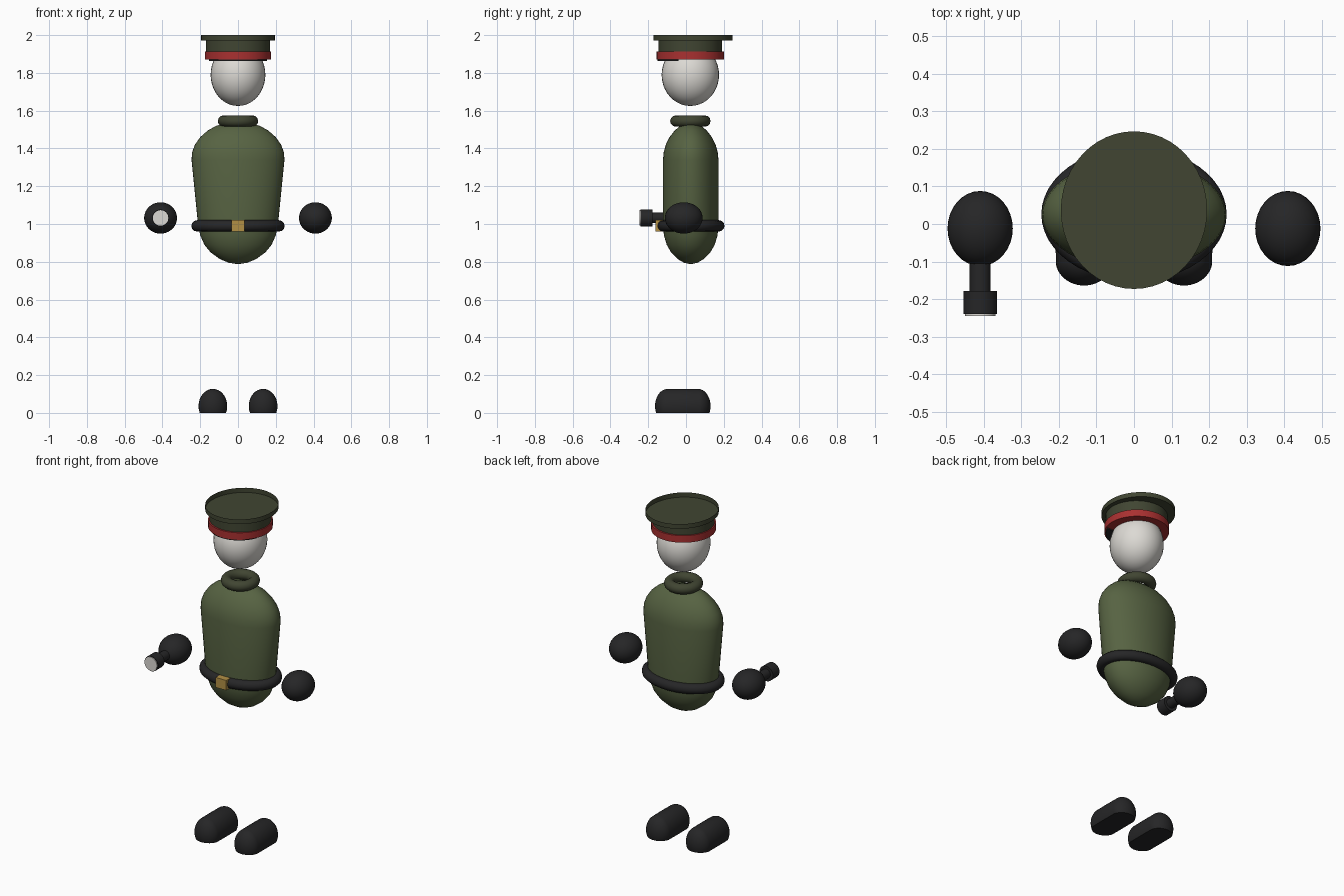
import bpy, bmesh, math
from mathutils import Matrix, Vector

if "Cube" in bpy.data.objects:
    bpy.data.objects.remove(bpy.data.objects["Cube"])


def mat(name, rgb):
    m = bpy.data.materials.new(name)
    m.diffuse_color = (*rgb, 1)
    m.use_nodes = True
    m.node_tree.nodes["Principled BSDF"].inputs["Base Color"].default_value = m.diffuse_color
    return m


GREEN = mat("uniform green", (0.095, 0.125, 0.055))
OLIVE = mat("dark olive", (0.052, 0.06, 0.032))
BLACK = mat("soft black", (0.019, 0.019, 0.02))
WHITE = mat("off white", (0.72, 0.70, 0.66))
RED = mat("band red", (0.40, 0.03, 0.03))
GOLD = mat("buckle gold", (0.45, 0.28, 0.06))
CY = 0.023  # body centre line in depth


def finish(name, bm, material, angle=40):
    me = bpy.data.meshes.new(name)
    bm.to_mesh(me)
    bm.free()
    ob = bpy.data.objects.new(name, me)
    bpy.context.collection.objects.link(ob)
    me.materials.append(material)
    bpy.ops.object.select_all(action='DESELECT')
    ob.select_set(True)
    bpy.context.view_layer.objects.active = ob
    bpy.ops.object.shade_smooth_by_angle(angle=math.radians(angle))
    return ob


def ellipsoid(name, centre, radii, material):
    bm = bmesh.new()
    m = Matrix.Translation(centre) @ Matrix.Diagonal((*radii, 1))
    bmesh.ops.create_uvsphere(bm, u_segments=32, v_segments=20, radius=1, matrix=m)
    return finish(name, bm, material)


def loft(name, rings, material, n=48):
    """Skin ellipses (z, rx, ry, y centre); a zero radius closes the end."""
    bm = bmesh.new()
    loops = []
    for z, rx, ry, cy in rings:
        count = n if rx > 0 else 1
        loops.append([bm.verts.new((rx * math.cos(2 * math.pi * i / n),
                                    cy + ry * math.sin(2 * math.pi * i / n), z))
                      for i in range(count)])
    for a, b in zip(loops, loops[1:]):
        for i in range(n):
            j = (i + 1) % n
            if len(a) == 1:
                bm.faces.new((a[0], b[j], b[i]))
            elif len(b) == 1:
                bm.faces.new((a[i], a[j], b[0]))
            else:
                bm.faces.new((a[i], a[j], b[j], b[i]))
    return finish(name, bm, material)


def ring(name, centre, rx, ry, minor, material):
    """Torus whose outer edge is an ellipse."""
    bm = bmesh.new()
    n, k = 48, 12
    v = []
    for i in range(n):
        a = 2 * math.pi * i / n
        for j in range(k):
            b = 2 * math.pi * j / k
            d = minor * (math.cos(b) - 1)
            v.append(bm.verts.new(Vector(centre) + Vector((
                (rx + d) * math.cos(a), (ry + d) * math.sin(a), minor * math.sin(b)))))
    for i in range(n):
        for j in range(k):
            p, q = (i + 1) % n, (j + 1) % k
            bm.faces.new((v[i * k + j], v[p * k + j], v[p * k + q], v[i * k + q]))
    return finish(name, bm, material, 60)


def rod(name, x, z, y0, y1, r, material):
    """Cylinder running front to back."""
    bm = bmesh.new()
    m = Matrix.Translation((x, (y0 + y1) / 2, z)) @ Matrix.Rotation(math.pi / 2, 4, 'X')
    bmesh.ops.create_cone(bm, cap_ends=True, segments=32, radius1=r, radius2=r,
                          depth=y1 - y0, matrix=m)
    return finish(name, bm, material)


# Head
ellipsoid("head", (0, CY, 1.79), (0.145, 0.152, 0.165), WHITE)

# Cap: red band, short crown wall, wide open-topped dish
loft("cap_band", [(1.87, 0, 0, CY), (1.87, 0.176, 0.178, CY),
                  (1.912, 0.176, 0.178, CY), (1.912, 0, 0, CY)], RED)
loft("cap_wall", [(1.91, 0.17, 0.168, CY), (1.972, 0.17, 0.168, CY)], OLIVE)
loft("cap_top", [(1.972, 0, 0, 0.037), (1.972, 0.195, 0.21, 0.037),
                 (2.0, 0.195, 0.21, 0.037)], OLIVE)

# Visor: thin front half disc under the band
bm = bmesh.new()
bmesh.ops.create_cone(bm, cap_ends=True, segments=48, radius1=0.163, radius2=0.163,
                      depth=0.008, matrix=Matrix.Translation((0, CY - 0.01, 1.867)))
cut = bmesh.ops.bisect_plane(bm, geom=bm.verts[:] + bm.edges[:] + bm.faces[:],
                             plane_co=(0, -0.04, 0), plane_no=(0, 1, 0), clear_outer=True)
bmesh.ops.holes_fill(bm, edges=[e for e in bm.edges if e.is_boundary])
finish("cap_visor", bm, BLACK)

# Torso: rounded shoulders, slight taper, rounded bottom
torso = [(0.787, 0, 0), (0.795, 0.05, 0.036), (0.815, 0.097, 0.07), (0.85, 0.145, 0.104),
         (0.89, 0.178, 0.127), (0.94, 0.2, 0.142), (1.0, 0.212, 0.147), (1.34, 0.246, 0.147),
         (1.38, 0.243, 0.143), (1.42, 0.228, 0.132), (1.46, 0.2, 0.112), (1.495, 0.16, 0.085),
         (1.52, 0.115, 0.055), (1.532, 0.06, 0.027), (1.535, 0, 0)]
loft("torso", [(*t, CY + 0.002) for t in torso], GREEN)
ring("collar", (0, CY, 1.545), 0.107, 0.107, 0.03, OLIVE)

# Belt and buckle
ring("belt", (0, CY + 0.003, 0.99), 0.247, 0.178, 0.03, BLACK)
bm = bmesh.new()
bmesh.ops.create_cube(bm, size=1, matrix=Matrix.Translation((0, -0.142, 0.99))
                      @ Matrix.Diagonal((0.07, 0.04, 0.06, 1)))
finish("buckle", bm, GOLD)

# Hands and feet, mirrored
for side, s in (("left", 1), ("right", -1)):
    ellipsoid(side + "_hand", (s * 0.41, -0.012, 1.032), (0.087, 0.1, 0.083), BLACK)

    # Boot: stretched sphere, flattened on the ground
    bm = bmesh.new()
    bmesh.ops.create_uvsphere(bm, u_segments=32, v_segments=24, radius=1,
                              matrix=Matrix.Rotation(math.pi / 2, 4, 'X'))
    for v in bm.verts:
        y = v.co.y
        shift = 0.08 if y > 1e-4 else -0.08 if y < -1e-4 else 0
        v.co = (s * 0.133 + v.co.x * 0.076, -0.017 + y * 0.067 + shift,
                0.036 + v.co.z * 0.091)
    bmesh.ops.bisect_plane(bm, geom=bm.verts[:] + bm.edges[:] + bm.faces[:],
                           plane_co=(0, 0, 0), plane_no=(0, 0, -1), clear_outer=True)
    bmesh.ops.holes_fill(bm, edges=[e for e in bm.edges if e.is_boundary])
    finish(side + "_boot", bm, BLACK)

# Torch held in the right hand
rod("torch_handle", -0.41, 1.032, -0.19, -0.05, 0.028, BLACK)
rod("torch_head", -0.41, 1.032, -0.24, -0.178, 0.045, BLACK)
rod("torch_lens", -0.41, 1.032, -0.245, -0.238, 0.041, WHITE)
